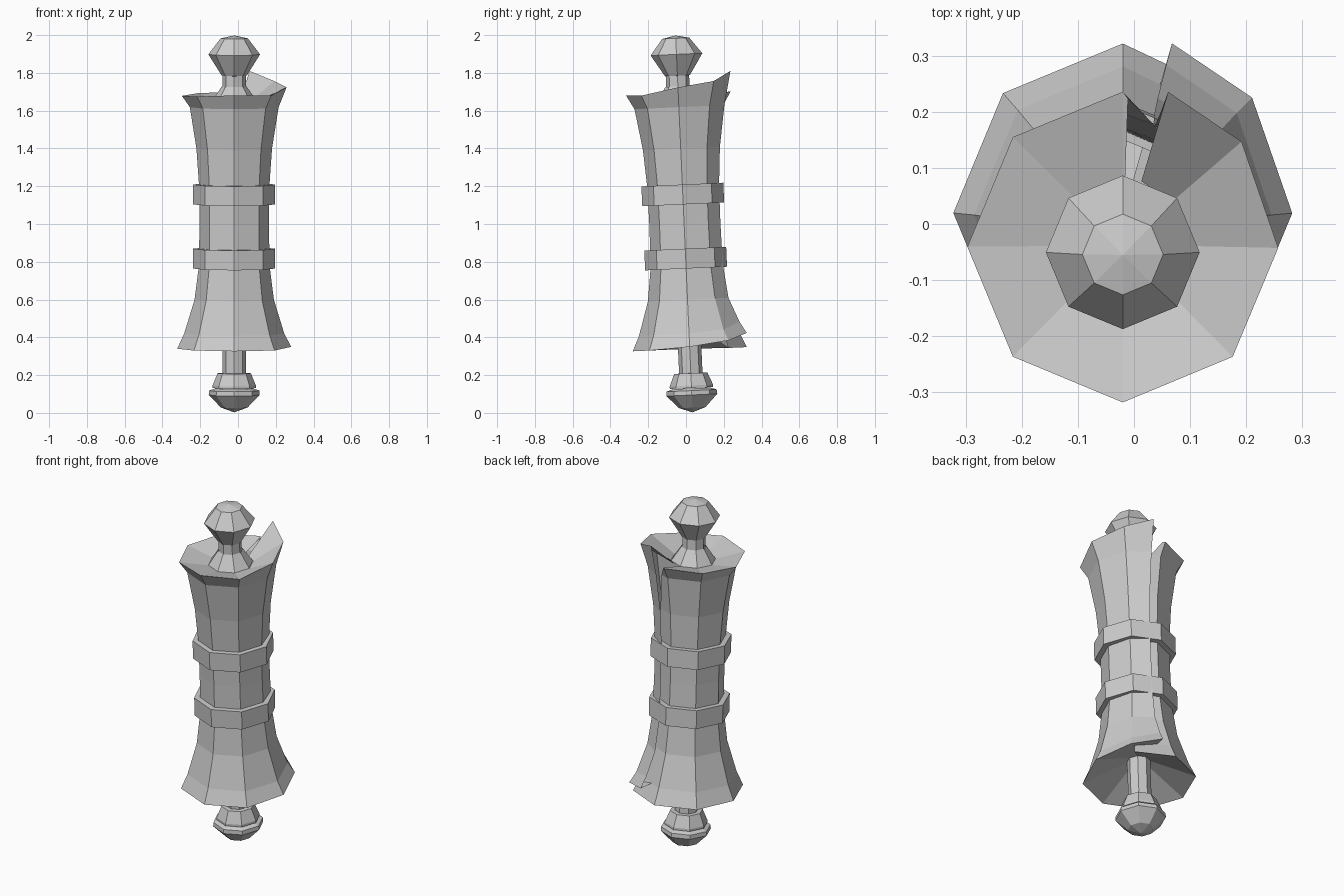
import bpy, bmesh, math
from mathutils import Matrix

if "Cube" in bpy.data.objects:
    bpy.data.objects.remove(bpy.data.objects["Cube"])

grey = bpy.data.materials.new("plain grey")
grey.diffuse_color = (0.6, 0.6, 0.6, 1)
grey.use_nodes = True
grey.node_tree.nodes["Principled BSDF"].inputs["Base Color"].default_value = grey.diffuse_color

# The whole scroll leans slightly towards the front
LEAN = Matrix.Translation((-0.02, 0.035, 0.0)) @ Matrix.Rotation(0.045, 4, 'X')


def polar(r, deg, z):
    a = math.radians(deg)
    return (r * math.cos(a), r * math.sin(a), z)


def finish(name, bm):
    bmesh.ops.remove_doubles(bm, verts=bm.verts, dist=0.0005)
    bmesh.ops.recalc_face_normals(bm, faces=bm.faces)
    bm.transform(LEAN)
    me = bpy.data.meshes.new(name)
    bm.to_mesh(me)
    bm.free()
    me.materials.append(grey)
    ob = bpy.data.objects.new(name, me)
    bpy.context.collection.objects.link(ob)
    return ob


def grid(bm, rows, close=False):
    """Join rows of points with quads."""
    vs = [[bm.verts.new(p) for p in row] for row in rows]
    if close:
        vs.append(vs[0])
    for a, b in zip(vs, vs[1:]):
        for i in range(len(a) - 1):
            bm.faces.new((a[i], b[i], b[i + 1], a[i + 1]))


def lathe(name, profile):
    """Eight-sided turned part from (radius, height) points."""
    bm = bmesh.new()
    grid(bm, [[polar(r, k * 45, z) for r, z in profile] for k in range(8)], True)
    return finish(name, bm)


# Rod with turned ends
lathe("rod", [(0.062, 0.18), (0.062, 1.80)])
lathe("top_knob", [(0, 2.0), (0.072, 1.985), (0.137, 1.90), (0.066, 1.787), (0, 1.78)])
lathe("bottom_knob", [(0, 0.003), (0.07, 0.028), (0.135, 0.095), (0.133, 0.118),
                      (0.10, 0.13), (0, 0.13)])
lathe("bottom_collar", [(0, 0.132), (0.115, 0.132), (0.115, 0.145), (0.088, 0.21), (0, 0.212)])
lathe("top_collar", [(0.12, 1.65), (0.066, 1.73)])

# Two bands around the sheet
for name, z in (("lower_band", 0.765), ("upper_band", 1.105)):
    lathe(name, [(0.17, z), (0.217, z), (0.217, z + 0.105), (0.17, z + 0.105), (0.17, z)])

# Rolled sheet: (radius, height) between the flared rims
BODY = [(0.265, 0.42), (0.21, 0.60), (0.187, 0.78), (0.184, 1.0), (0.186, 1.2),
        (0.20, 1.40), (0.235, 1.62)]
START = [45, 45, 45, 48, 50, 55, 62, 76, 88]   # slanting inner edge, bottom to top

# Columns: angle, radius offset, bottom and top rim heights
COLUMNS = [(None, -0.012, 0.335, 1.69), (90, 0, 0.335, 1.69), (135, 0, 0.335, 1.685),
           (180, 0, 0.34, 1.68), (225, 0, 0.34, 1.685), (270, 0, 0.34, 1.695),
           (315, 0, 0.34, 1.69), (360, 0, 0.35, 1.725), (402, 0.008, 0.375, 1.75),
           (434, 0.016, 0.41, 1.80)]

sheet = bmesh.new()
rows, top_inside, bottom_inside = [], [], []
for ang, off, zb, zt in COLUMNS:
    ends = [(0.302, zb)] + BODY + [(0.277, zt)]
    ends[1] = (0.265, max(0.42, zb + 0.06))
    row = [polar(r + off, START[i] if ang is None else ang, z)
           for i, (r, z) in enumerate(ends)]
    rows.append(row)
    # Inner funnels running from both rims in to the rod
    top_inside.append([row[-1], polar(0.12, START[-1] if ang is None else ang, 1.65)])
    bottom_inside.append([row[0], polar(0.064, START[0] if ang is None else ang, 0.45)])
grid(sheet, rows)
finish("rolled_sheet", sheet)

for name, part in (("top_inner_roll", top_inside), ("bottom_inner_roll", bottom_inside)):
    bm = bmesh.new()
    grid(bm, part)
    finish(name, bm)
